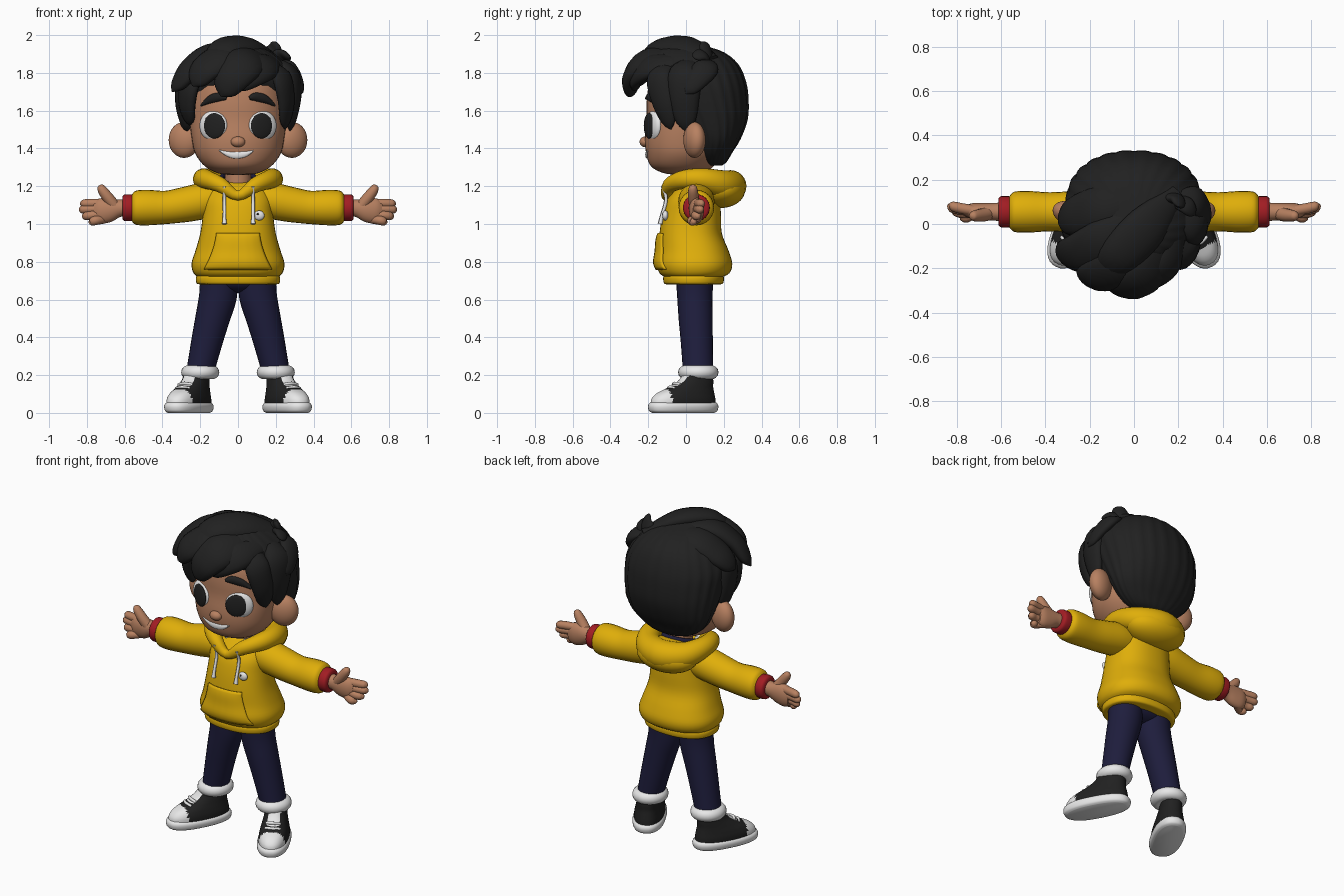
import bpy, bmesh, math
from mathutils import Matrix, Vector
from mathutils.bvhtree import BVHTree

cube = bpy.data.objects.get("Cube")
if cube:
    bpy.data.objects.remove(cube)


def material(name, r, g, b):
    m = bpy.data.materials.new(name)
    m.use_nodes = True
    m.diffuse_color = (r, g, b, 1)
    shader = next(n for n in m.node_tree.nodes if n.type == 'BSDF_PRINCIPLED')
    shader.inputs["Base Color"].default_value = (r, g, b, 1)
    shader.inputs["Roughness"].default_value = 0.8
    return m


BLACK = material("soft black", .015, .015, .015)
SKIN = material("skin tan", .48, .22, .12)
YELLOW = material("hoodie yellow", .74, .425, .003)
NAVY = material("trouser navy", .013, .0125, .046)
WHITE = material("white", .8, .8, .8)
RED = material("cuff red", .36, .012, .017)


def finish(name, bm, *mats):
    bmesh.ops.recalc_face_normals(bm, faces=bm.faces)
    mesh = bpy.data.meshes.new(name)
    bm.to_mesh(mesh)
    bm.free()
    for m in mats:
        mesh.materials.append(m)
    mesh.polygons.foreach_set("use_smooth", [True] * len(mesh.polygons))
    mesh.set_sharp_from_angle(angle=math.radians(55))
    obj = bpy.data.objects.new(name, mesh)
    bpy.context.scene.collection.objects.link(obj)
    return obj


def ball(name, loc, radii, mat, turn=0):
    bm = bmesh.new()
    place = Matrix.Translation(loc) @ Matrix.Rotation(turn, 4, 'Z') @ Matrix.Diagonal((*radii, 1))
    bmesh.ops.create_uvsphere(bm, u_segments=32, v_segments=20, radius=1, matrix=place)
    return finish(name, bm, mat)


def spline(stations, closed, steps):
    """Smooth interpolation through tuples of numbers."""
    n = len(stations)
    pick = lambda i: stations[i % n] if closed else stations[max(0, min(n - 1, i))]
    out = []
    for i in range(n if closed else n - 1):
        a, b, c, d = (pick(i + k) for k in (-1, 0, 1, 2))
        for j in range(steps):
            t = j / steps
            out.append([q + .5 * t * (r - p + t * (2*p - 5*q + 4*r - s + t * (3*(q - r) + s - p)))
                        for p, q, r, s in zip(a, b, c, d)])
    return out if closed else out + [list(stations[-1])]


def sweep(name, stations, *mats, up=(0, 1, 0), level=False, power=2, n=24, steps=4,
          closed=False, ripple=0, place=None):
    """Sweep an oval along stations of (x, y, z, radius across, radius along up)."""
    pts = spline([s if len(s) == 5 else (*s, s[3]) for s in stations], closed, steps)
    bm, rings, last = bmesh.new(), [], len(pts) - 1
    for i, s in enumerate(pts):
        after = pts[(i + 1) % len(pts)] if closed else pts[min(i + 1, last)]
        before = pts[i - 1] if closed else pts[max(i - 1, 0)]
        t = (Vector(after[:3]) - Vector(before[:3])).normalized()
        side = t.cross(Vector(up)).normalized()
        rise = side.cross(t)
        if level:
            side, rise = Vector((1, 0, 0)), Vector((0, 1, 0))
        ring = []
        for k in range(n):
            a = math.tau * k / n
            c, d = (math.copysign(abs(f) ** (2 / power), f) for f in (math.cos(a), math.sin(a)))
            swell = 1 + ripple * abs(math.sin(12 * a))
            ring.append(bm.verts.new(Vector(s[:3]) + (side * c * max(s[3], .002)
                                                      + rise * d * max(s[4], .002)) * swell))
        rings.append(ring)
    for i in range(len(rings) if closed else last):
        a, b = rings[i], rings[(i + 1) % len(rings)]
        for k in range(n):
            bm.faces.new((a[k], a[(k + 1) % n], b[(k + 1) % n], b[k]))
    if not closed:
        bm.faces.new(rings[0])
        bm.faces.new(rings[-1])
    if place:
        bm.transform(place)
    return finish(name, bm, *mats)


def loft(name, rings, *mats, **options):
    """Stack level ovals given as (z, centre y, half width, half depth)."""
    return sweep(name, [(0, y, z, w, d) for z, y, w, d in rings], *mats, level=True, **options)


def front_finder(obj):
    tree = BVHTree.FromPolygons([v.co for v in obj.data.vertices],
                                [tuple(p.vertices) for p in obj.data.polygons])
    def find(x, z):
        hit = tree.ray_cast(Vector((x, -2, z)), Vector((0, 1, 0)))[0]
        return hit.y if hit else 0
    return find


# Head and face
head = loft("head", [(1.26, .0, .05, .05), (1.27, -.01, .11, .11), (1.305, -.02, .175, .165),
                     (1.37, -.01, .225, .2), (1.45, .0, .245, .218), (1.55, .02, .256, .228),
                     (1.65, .03, .256, .238), (1.75, .03, .235, .22), (1.83, .03, .16, .15),
                     (1.86, .03, .05, .05)], SKIN, n=40, power=2.15)
face_y = front_finder(head)
sweep("neck", [(0, .06, 1.1, .075), (0, .055, 1.2, .07), (0, .05, 1.33, .07)], SKIN)
ball("nose", (0, face_y(0, 1.435), 1.435), (.038, .028, .028), SKIN)
sweep("teeth", [(x, face_y(x, z) + .002, z, r, .009) for x, z, r in
                ((-.1, 1.39, .003), (-.055, 1.372, .014), (-.01, 1.366, .02),
                 (.04, 1.371, .015), (.082, 1.388, .003))], WHITE)
for s, side in ((1, "left"), (-1, "right")):
    turn = s * .42
    normal = Vector((math.sin(turn), -math.cos(turn), 0))
    across = Vector((math.cos(turn), math.sin(turn), 0))
    centre = Vector((s * .13, face_y(s * .13, 1.52) + .012, 1.52))
    ball(side + "_eye", centre, (.08, .03, .08), WHITE, turn)
    ball(side + "_pupil", centre + normal * .02 - across * s * .014, (.062, .014, .067), BLACK, turn)
    sweep(side + "_eyebrow", [(s * x, face_y(s * x, z), z, r, .016) for x, z, r in
                              ((.06, 1.665, .01), (.09, 1.673, .022), (.14, 1.662, .023),
                               (.192, 1.63, .006))], BLACK)
    ball(side + "_ear", (s * .285, .045, 1.445), (.085, .055, .095), SKIN, s * .35)

# Hair: a rippled cap with swept locks
loft("hair_cap", [(1.31, .14, .09, .05), (1.33, .14, .15, .075), (1.38, .145, .215, .1),
                  (1.45, .15, .262, .137), (1.55, .13, .287, .193), (1.65, .1, .3, .228),
                  (1.75, .065, .298, .25), (1.85, .04, .245, .23), (1.92, .01, .16, .165),
                  (1.955, -.03, .05, .05)], BLACK, n=96, power=2.15, ripple=.025)


def lock(name, width, *path):
    a, b, c, d = map(Vector, path)
    out = b + c - 2 * Vector((0, .05, 1.62))
    profile = ((a, .4), (b, 1), (c, .95), (c.lerp(d, .7), .62), (d, .04))
    sweep(name, [(*p, width * k, width * k * .5) for p, k in profile],
          BLACK, up=out, n=16, steps=5)


lock("forelock", .105, (.2, .05, 1.86), (.06, -.2, 1.86), (-.02, -.28, 1.79), (-.09, -.295, 1.675))
lock("fringe_centre", .08, (.2, .02, 1.87), (.15, -.17, 1.84), (.07, -.25, 1.79), (-.02, -.27, 1.72))
lock("fringe_right", .1, (.18, .05, 1.88), (-.03, -.16, 1.89), (-.16, -.23, 1.83), (-.24, -.25, 1.73))
lock("fringe_outer", .1, (.15, .1, 1.89), (-.1, -.06, 1.91), (-.24, -.13, 1.83), (-.35, -.14, 1.7))
lock("crown_front", .1, (.2, .14, 1.87), (.06, -.01, 1.935), (-.06, -.14, 1.93), (-.14, -.25, 1.83))
lock("crown_right", .1, (.1, .15, 1.88), (-.12, .08, 1.89), (-.25, .04, 1.82), (-.34, .0, 1.73))
lock("temple_left", .07, (.15, -.05, 1.86), (.225, -.14, 1.79), (.255, -.125, 1.66), (.25, -.08, 1.5))
lock("side_left", .09, (.18, .05, 1.86), (.27, .0, 1.8), (.292, -.01, 1.69), (.275, .0, 1.49))
lock("side_left_flick", .065, (.2, .12, 1.86), (.27, .11, 1.83), (.31, .06, 1.77), (.335, .0, 1.69))
lock("temple_right", .075, (-.17, -.05, 1.85), (-.25, -.11, 1.75), (-.27, -.1, 1.64), (-.255, -.07, 1.52))
lock("side_right", .09, (-.18, .05, 1.85), (-.27, .0, 1.76), (-.288, .0, 1.64), (-.27, .02, 1.48))
lock("tuft", .045, (.15, .13, 1.85), (.175, .12, 1.89), (.195, .105, 1.925), (.2, .08, 1.965))
lock("tuft_side", .045, (.17, .12, 1.85), (.21, .1, 1.88), (.24, .08, 1.895), (.275, .04, 1.88))

# Hoodie body, hem, hood
body = loft("hoodie_body", [(.715, .04, .205, .145), (.74, .045, .235, .185), (.79, .045, .246, .2),
                            (.86, .04, .225, .185), (.95, .025, .2, .165), (1.05, .03, .186, .155),
                            (1.13, .04, .18, .14), (1.19, .06, .15, .11), (1.22, .06, .08, .07)],
            YELLOW, n=40, power=2.3)
chest_y = front_finder(body)
loft("hoodie_hem", [(.68, .04, .2, .14), (.687, .04, .22, .157), (.72, .04, .222, .16),
                    (.735, .04, .2, .145)], YELLOW, n=40, power=2.3)
half = [(.09, -.085, 1.205, .04), (.165, -.01, 1.235, .05), (.178, .09, 1.235, .06), (.12, .19, 1.21, .075)]
sweep("hood_roll", [(0, -.105, 1.15, .026)] + half + [(0, .235, 1.2, .085)]
      + [(-x, *rest) for x, *rest in reversed(half)], YELLOW, up=(0, 0, 1), closed=True)
ball("hood_bag", (0, .185, 1.18), (.19, .128, .095), YELLOW)


def collar(name, mat, radius, start, end):
    """Part of a ring round the neck, between two angles in degrees."""
    angles = [math.radians(start + (end - start) * i / 8) for i in range(9)]
    sweep(name, [(radius * math.cos(k), .06 + radius * math.sin(k), 1.24 + .03 * math.sin(k), .014)
                 for k in angles], mat, up=(0, 0, 1), n=12)


collar("shirt_collar_back", NAVY, .09, -10, 190)
collar("shirt_collar_left", WHITE, .1, -55, -10)
collar("shirt_collar_right", WHITE, .1, 190, 235)

# Front pocket follows the body and bulges in the middle
bm = bmesh.new()
bmesh.ops.create_grid(bm, x_segments=24, y_segments=12, size=1)
for v in bm.verts:
    u, w = v.co.x, v.co.y
    x, z = u * (.145 - .033 * w - .012 * (1 - w * w)), .855 + .095 * w
    v.co = (x, chest_y(x, z) - .004 - .01 * (1 - u ** 4) * (1 - w ** 4), z)
pocket = finish("front_pocket", bm, YELLOW)
thick = pocket.modifiers.new("thickness", 'SOLIDIFY')
thick.thickness, thick.offset = .014, 0

# Drawstrings and badge
for x, side in ((.08, "left"), (-.072, "right")):
    sweep(side + "_drawstring", [(x, -.125, 1.2, .009), (x, chest_y(x, 1.14) - .022, 1.13, .009),
                                 (x, chest_y(x, 1.04) - .012, 1.04, .009),
                                 (x, chest_y(x, 1.0) - .012, 1.0, .013)], WHITE, n=10)
ball("badge", (.112, chest_y(.11, 1.045) - .006, 1.045), (.028, .016, .026), WHITE)
ball("badge_mark", (.105, chest_y(.11, 1.045) - .018, 1.052), (.006, .006, .006), BLACK)


def paint_shoe(shoe, undo):
    """White toe cap and upper tongue on a black shoe."""
    for p in shoe.data.polygons:
        c = undo @ p.center
        n = undo.to_3x3() @ p.normal
        tongue = abs(c.x) < .036 and n.y < -.2 and c.z > .145
        p.material_index = 1 if c.y < -.105 or tongue else 0


# Limbs, mirrored left and right
for s, side in ((1, "left"), (-1, "right")):
    sweep(side + "_sleeve", [(s * .08, .055, 1.13, .085), (s * .18, .055, 1.122, .096),
                             (s * .28, .055, 1.103, .093), (s * .38, .055, 1.088, .088),
                             (s * .48, .055, 1.087, .094), (s * .54, .055, 1.086, .09),
                             (s * .562, .055, 1.086, .07)], YELLOW)
    sweep(side + "_wrist_cuff", [(s * .55, .055, 1.086, .062), (s * .562, .055, 1.086, .07),
                                 (s * .6, .055, 1.086, .07), (s * .612, .055, 1.086, .058)], RED)
    sweep(side + "_palm", [(s * .59, .055, 1.085, .045, .043), (s * .63, .055, 1.083, .046, .04),
                           (s * .68, .055, 1.075, .064, .04), (s * .73, .058, 1.068, .066, .036),
                           (s * .76, .06, 1.065, .05, .024)], SKIN)
    for finger, z, tip_x, tip_y, tip_z in (("index", 1.11, .835, .08, 1.108), ("middle", 1.08, .842, .075, 1.077),
                                           ("ring", 1.05, .825, .06, 1.042), ("little", 1.025, .79, .04, 1.012)):
        mid = (.72 + tip_x) / 2
        sweep(f"{side}_{finger}_finger", [(s * .71, .058, z, .023), (s * mid, tip_y - .01, (z + tip_z) / 2, .024),
                                          (s * (tip_x - .015), tip_y, tip_z, .021),
                                          (s * tip_x, tip_y, tip_z, .007)], SKIN, n=12)
    sweep(side + "_thumb", [(s * .65, .05, 1.09, .032), (s * .685, .04, 1.135, .03),
                            (s * .715, .037, 1.175, .026), (s * .728, .037, 1.198, .018),
                            (s * .732, .037, 1.206, .005)], SKIN, n=14)
    sweep(side + "_trouser_leg", [(s * .1, .045, .74, .1), (s * .106, .047, .62, .1, .094),
                                  (s * .135, .051, .5, .091, .09), (s * .164, .057, .38, .083, .085),
                                  (s * .2, .064, .22, .073, .08)], NAVY)
    ring = [(s * .2 + .064 * math.cos(k), .065 + .07 * math.sin(k), .215, .037)
            for k in (math.tau * i / 8 for i in range(8))]
    sweep(side + "_trouser_cuff", ring, WHITE, up=(0, 0, 1), closed=True, n=14)
    place = Matrix.Translation((s * .26, -.015, 0)) @ Matrix.Rotation(s * .48, 4, 'Z')
    loft(side + "_sole", [(0, 0, .075, .178), (.01, 0, .088, .194), (.03, 0, .093, .2),
                          (.045, 0, .09, .197), (.055, 0, .08, .188)], WHITE, n=40, power=2.4, place=place)
    shoe = loft(side + "_shoe", [(.04, 0, .084, .188), (.075, .002, .084, .182), (.105, .015, .078, .163),
                                 (.135, .045, .07, .127), (.17, .075, .063, .097),
                                 (.21, .09, .058, .078)],
                BLACK, WHITE, n=48, steps=8, power=2.3, place=place)
    paint_shoe(shoe, place.inverted())
    for i in range(2):
        y, z = -.08 + i * .03, .136 + i * .02
        sweep(f"{side}_lace_{i + 1}", [(-.042, y + .012, z - .006, .008), (0, y, z, .009),
                                       (.042, y + .012, z - .006, .008)], WHITE, n=8, place=place)
ball("trouser_seat", (0, .045, .7), (.18, .1, .065), NAVY)
